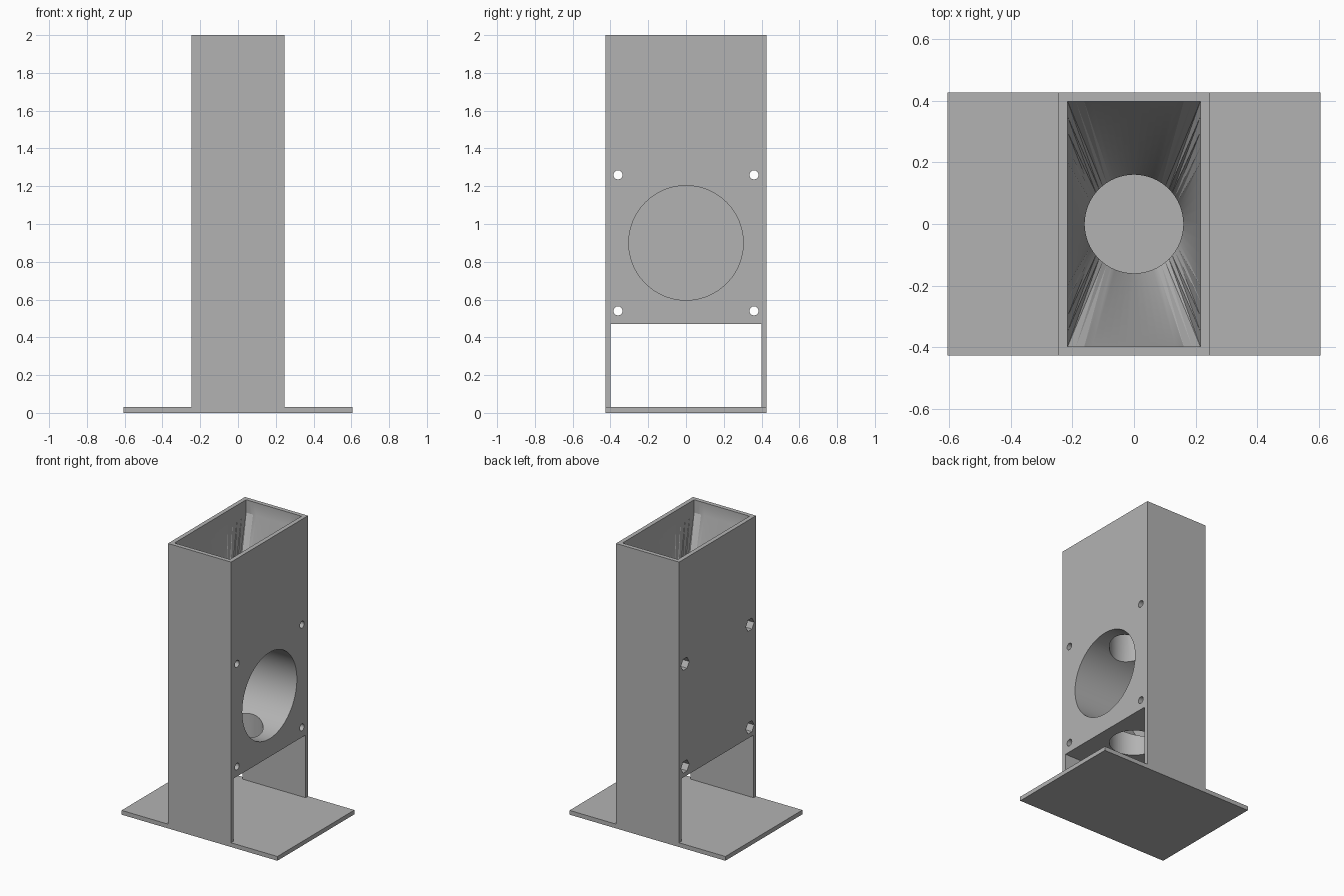
import bpy, bmesh, math
from mathutils import Matrix, Vector

cube = bpy.data.objects.get("Cube")
if cube:
    bpy.data.objects.remove(cube, do_unlink=True)

grey = bpy.data.materials.new("plain_grey")
grey.use_nodes = True
COLOUR = (0.45, 0.45, 0.45, 1)
grey.diffuse_color = COLOUR
grey.node_tree.nodes["Principled BSDF"].inputs["Base Color"].default_value = COLOUR

HALF_W, HALF_D, HEIGHT = 0.245, 0.427, 2.0
WALL, PLATE_X, PLATE_Z = 0.03, 0.605, 0.03


def make_object(name, bm):
    bmesh.ops.recalc_face_normals(bm, faces=bm.faces)
    mesh = bpy.data.meshes.new(name)
    bm.to_mesh(mesh)
    bm.free()
    mesh.materials.append(grey)
    obj = bpy.data.objects.new(name, mesh)
    bpy.context.scene.collection.objects.link(obj)
    return obj


def add_box(bm, lo, hi):
    lo, hi = Vector(lo), Vector(hi)
    size = hi - lo
    bmesh.ops.create_cube(bm, size=1, matrix=Matrix.Translation((lo + hi) / 2)
                          @ Matrix.Diagonal((*size, 1)))


def add_rod_x(bm, x0, x1, y, z, radius, sides):
    place = Matrix.Translation(((x0 + x1) / 2, y, z)) @ Matrix.Rotation(math.pi / 2, 4, 'Y')
    bmesh.ops.create_cone(bm, cap_ends=True, segments=sides, radius1=radius,
                          radius2=radius, depth=x1 - x0, matrix=place)


def ring(round_radius, z, steps=16):
    """Points around a rectangle, or the matching points around a circle."""
    w, d = HALF_W - WALL, HALF_D - WALL
    corners = [(w, d), (-w, d), (-w, -d), (w, -d)]
    points = []
    for side in range(4):
        a, b = Vector(corners[side]), Vector(corners[(side + 1) % 4])
        for i in range(steps):
            t = i / steps
            if round_radius:
                ang = math.pi / 2 * (side + t + 0.5)
                p = Vector((math.cos(ang), math.sin(ang))) * round_radius
            else:
                p = a.lerp(b, t)
            points.append((p.x, p.y, z))
    return points


# Tower and base plate as one inverted T profile, extruded front to back
bm = bmesh.new()
half = [(HALF_W, HEIGHT), (HALF_W, PLATE_Z), (PLATE_X, PLATE_Z), (PLATE_X, 0)]
outline = half + [(-x, z) for x, z in reversed(half)]
face = bm.faces.new([bm.verts.new((x, -HALF_D, z)) for x, z in outline])
new = bmesh.ops.extrude_face_region(bm, geom=[face])["geom"]
bmesh.ops.translate(bm, vec=(0, 2 * HALF_D, 0),
                    verts=[v for v in new if isinstance(v, bmesh.types.BMVert)])
tower = make_object("tower_with_base", bm)

cutters = []

# Open passage above the base plate
bm = bmesh.new()
add_box(bm, (-0.3, -0.4, PLATE_Z), (0.3, 0.4, 0.47))
cutters.append(make_object("passage_cutter", bm))

# Hopper: rectangular mouth narrowing to a round chute
bm = bmesh.new()
rings = [[bm.verts.new(p) for p in ring(r, z)]
         for r, z in ((0, 2.1), (0, 1.91), (0.16, 1.36), (0.16, 0.4))]
for upper, lower in zip(rings, rings[1:]):
    for i in range(len(upper)):
        j = (i + 1) % len(upper)
        bm.faces.new((upper[i], upper[j], lower[j], lower[i]))
bm.faces.new(rings[0])
bm.faces.new(rings[-1])
bmesh.ops.triangulate(bm, faces=bm.faces)
cutters.append(make_object("hopper_cutter", bm))

# Large round recess opening on one side
bm = bmesh.new()
add_rod_x(bm, WALL - HALF_W, 0.3, 0, 0.9, 0.303, 96)
cutters.append(make_object("recess_cutter", bm))

# Four screw holes, each with a six-sided nut pocket on the far side
for radius, sides, x1, name in ((0.024, 24, 0.3, "screw_cutter"),
                                (0.045, 6, -0.165, "nut_cutter")):
    bm = bmesh.new()
    for y in (-0.36, 0.36):
        for z in (0.54, 1.26):
            add_rod_x(bm, -0.3, x1, y, z, radius, sides)
    cutters.append(make_object(name, bm))

bpy.context.view_layer.objects.active = tower
for cutter in cutters:
    cutter.hide_render = True
    mod = tower.modifiers.new(cutter.name, 'BOOLEAN')
    mod.operation = 'DIFFERENCE'
    mod.solver = 'EXACT'
    mod.object = cutter
    bpy.ops.object.modifier_apply(modifier=mod.name)
    bpy.data.objects.remove(cutter, do_unlink=True)

# Smooth the round walls, keep the corners crisp
bpy.ops.object.select_all(action='DESELECT')
tower.select_set(True)
bpy.ops.object.shade_smooth_by_angle(angle=math.radians(25))
